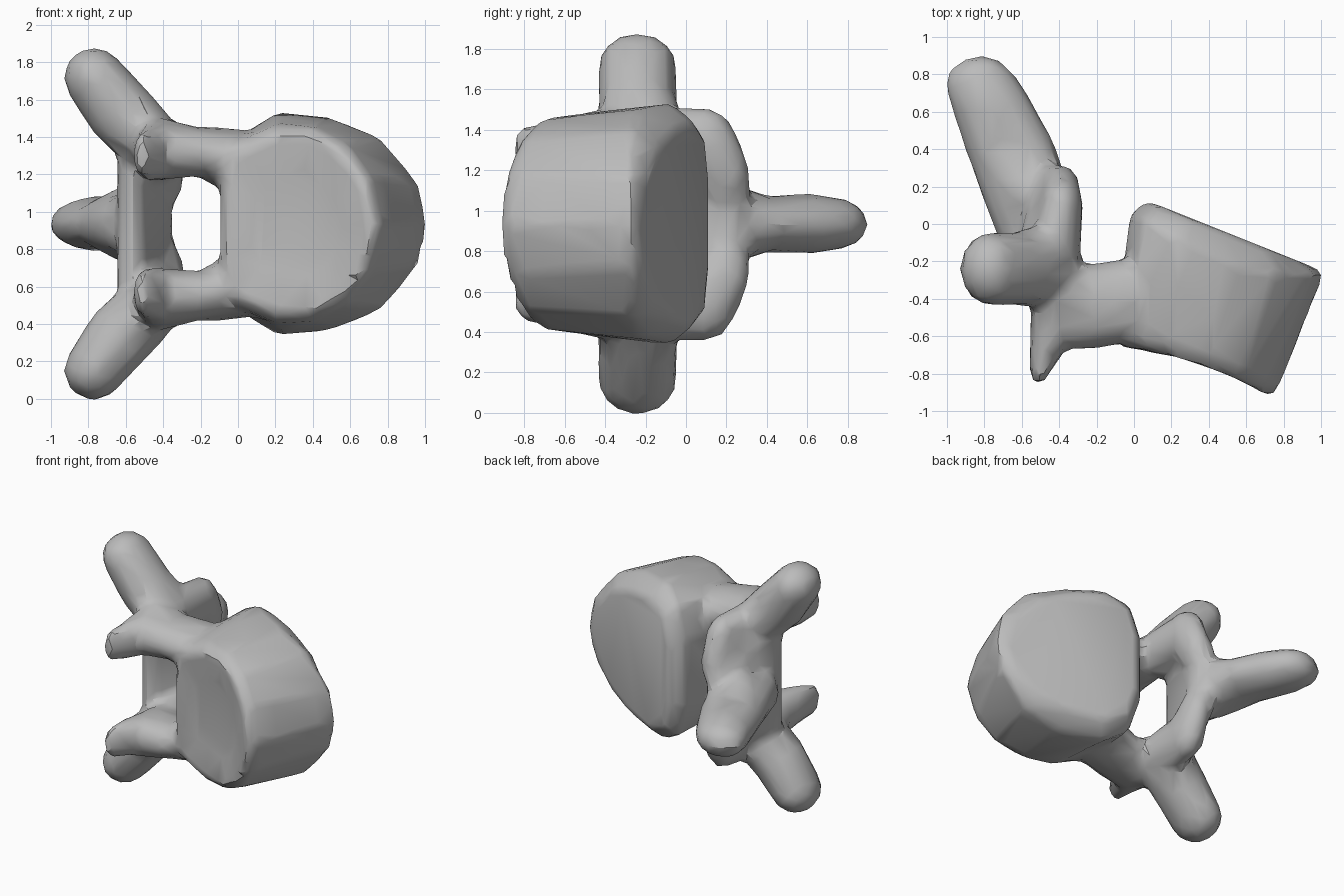
import bpy, bmesh, math
from mathutils import Vector, Matrix

if "Cube" in bpy.data.objects:
    bpy.data.objects.remove(bpy.data.objects["Cube"], do_unlink=True)

bone = bpy.data.materials.new("bone_grey")
bone.use_nodes = True
colour = (0.5, 0.5, 0.5, 1)
bone.diffuse_color = colour
bone.node_tree.nodes["Principled BSDF"].inputs["Base Color"].default_value = colour

MID = 0.935  # height of the mirror plane
bm = bmesh.new()


def add_shell(part):
    """Move a finished closed shell into the main mesh."""
    bmesh.ops.recalc_face_normals(part, faces=part.faces)
    shell = bpy.data.meshes.new("shell")
    part.to_mesh(shell)
    part.free()
    bm.from_mesh(shell)
    bpy.data.meshes.remove(shell)


def hull(points):
    """Add the convex hull of the points."""
    part = bmesh.new()
    verts = [part.verts.new(p) for p in points]
    bmesh.ops.convex_hull(part, input=verts)
    loose = [v for v in part.verts if not v.link_faces]
    bmesh.ops.delete(part, geom=loose, context='VERTS')
    add_shell(part)


def blob(x, y, z, rx, ry, rz):
    """Points on an ellipsoid."""
    pts = []
    for i in range(7):
        a = math.pi * i / 6
        for j in range(12):
            b = math.tau * j / 12
            pts.append(Vector((x + rx * math.sin(a) * math.cos(b),
                               y + ry * math.sin(a) * math.sin(b),
                               z + rz * math.cos(a))))
    return pts


def chain(*blobs, mirror=True):
    """Join consecutive ellipsoids, on both sides of the mirror plane."""
    for side in ((1, -1) if mirror else (1,)):
        for a, b in zip(blobs, blobs[1:]):
            hull([Vector((p.x, p.y, p.z * side)) for p in blob(*a) + blob(*b)])


def front_y(x):
    return -.65 - .08 * (x + .1) - .3 * (x + .1) ** 2


def back_y(x):
    return .085 - .4 * (x - .17)


def back_rim_y(x):
    return max(-.23, .02 - .5 * (x - .1))


def ring(outline, centre, scale, depth, shift):
    """A mirrored outline, shrunk towards its centre, laid on a curved plate."""
    loop = outline + [(x, -z) for x, z in reversed(outline[:-1])]
    pts = [(centre + (x - centre) * scale, z * scale) for x, z in loop]
    return [(x, depth(x) + shift, z) for x, z in pts]


# Main block: rounded rims, dished front plate, domed back plate
front = [(-.1, .2), (-.06, .42), (.2, .53), (.4, .52), (.58, .43), (.71, .25), (.77, 0)]
back = [(-.02, .25), (.05, .5), (.22, .6), (.5, .57), (.77, .46), (.97, .22), (1.02, 0)]
rings = [ring(front, .32, .5, front_y, .03), ring(front, .32, .9, front_y, -.01),
         ring(front, .32, 1, front_y, .06), ring(back, .5, 1, back_rim_y, -.03),
         ring(back, .5, .83, back_y, 0)]
block = bmesh.new()
loops = [[block.verts.new(p) for p in r] for r in rings]
for a, b in zip(loops, loops[1:]):
    for i in range(len(a)):
        block.faces.new((a[i - 1], a[i], b[i], b[i - 1]))
block.faces.new(loops[0])
block.faces.new(loops[-1])
add_shell(block)

# Bridges from the block to the arch
chain((.06, -.4, .3, .13, .24, .2), (-.1, -.42, .36, .1, .23, .16),
      (-.22, -.44, .39, .1, .23, .13), (-.42, -.42, .4, .14, .19, .17))
# Upper joint horns
chain((-.22, -.52, .38, .1, .15, .13), (-.43, -.52, .39, .13, .15, .16),
      (-.47, -.66, .37, .09, .1, .14), (-.51, -.79, .37, .05, .07, .12))
# Lower joint lobes
chain((-.43, -.25, .41, .14, .17, .17), (-.39, .1, .4, .12, .15, .18),
      (-.38, .19, .25, .09, .13, .16))
# Side arms
chain((-.45, -.22, .43, .16, .23, .17), (-.61, -.24, .58, .19, .2, .19),
      (-.77, -.24, .785, .165, .2, .16))
# Arch plate, slanting from the front edge back to the lobes
plate = []
for side in (1, -1):
    plate += blob(-.57, -.19, .32 * side, .08, .11, .1)
    plate += blob(-.43, .2, .22 * side, .08, .12, .13)
hull(plate)
# Rear spine
chain((-.56, .16, 0, .2, .16, .22), (-.65, .38, 0, .25, .15, .14),
      (-.76, .62, 0, .22, .16, .15), (-.82, .74, 0, .195, .165, .13), mirror=False)
chain((-.62, -.02, 0, .12, .14, .16), (-.65, .3, 0, .22, .14, .14), mirror=False)

mesh = bpy.data.meshes.new("vertebra")
bm.to_mesh(mesh)
bm.free()
mesh.transform(Matrix.Translation((0, 0, MID)))
mesh.materials.append(bone)
vertebra = bpy.data.objects.new("vertebra", mesh)
bpy.context.collection.objects.link(vertebra)

# Fuse, soften and reduce to broad facets
fuse = vertebra.modifiers.new("fuse", 'REMESH')
fuse.mode = 'VOXEL'
fuse.voxel_size = 0.03
soft = vertebra.modifiers.new("soften", 'SMOOTH')
soft.factor = 0.5
soft.iterations = 8
thin = vertebra.modifiers.new("facet", 'DECIMATE')
thin.ratio = 0.08

deps = bpy.context.evaluated_depsgraph_get()
final = bpy.data.meshes.new_from_object(vertebra.evaluated_get(deps))
vertebra.modifiers.clear()
vertebra.data = final
bpy.context.view_layer.objects.active = vertebra
vertebra.select_set(True)
bpy.ops.object.shade_smooth_by_angle(angle=math.radians(30))
